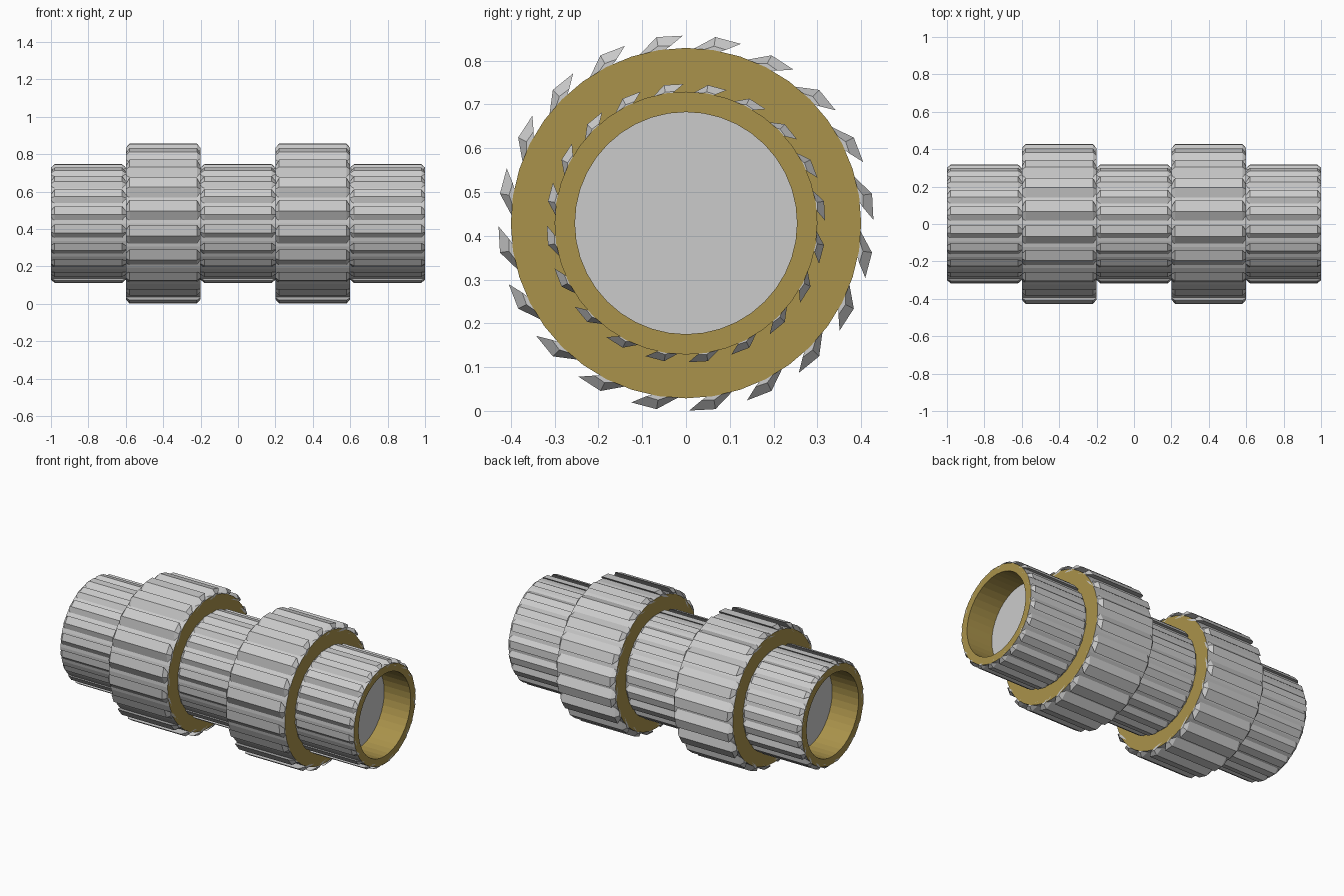
import bpy, bmesh
from math import sin, cos, radians, pi

if "Cube" in bpy.data.objects:
    bpy.data.objects.remove(bpy.data.objects["Cube"])

CZ = 0.429          # axis height
TEETH, SIDES = 20, 40

gold = bpy.data.materials.new("gold")
gold.diffuse_color = (0.40, 0.29, 0.07, 1)
gold.use_nodes = True
gold.node_tree.nodes["Principled BSDF"].inputs["Base Color"].default_value = gold.diffuse_color


def finish(bm, name, mat=None, recalc=False):
    bmesh.ops.remove_doubles(bm, verts=bm.verts[:], dist=1e-5)
    if recalc:
        bmesh.ops.recalc_face_normals(bm, faces=bm.faces[:])
    me = bpy.data.meshes.new(name)
    bm.to_mesh(me)
    bm.free()
    ob = bpy.data.objects.new(name, me)
    bpy.context.collection.objects.link(ob)
    ob.location.z = CZ
    if mat:
        me.materials.append(mat)
    return ob


def lathe(name, strips, mat=None):
    """Turn each pair of (x, radius) points around the x axis."""
    bm = bmesh.new()
    for pair in strips:
        rings = [[bm.verts.new((x, r * cos(2 * pi * i / SIDES), r * sin(2 * pi * i / SIDES)))
                  for i in range(SIDES)] for x, r in pair]
        a, b = rings
        for i in range(SIDES):
            j = (i + 1) % SIDES
            bm.faces.new((a[i], b[i], b[j], a[j]))
    return finish(bm, name, mat)


def slats(name, x0, x1, scale):
    """Ring of overlapping saw-tooth slats with chamfered ends."""
    outer = [(-18, 0.385), (-8, 0.430), (0, 0.428), (-9, 0.390)]
    inner = [(-18, 0.380), (-8, 0.409), (-4, 0.406), (-9, 0.388)]
    bm = bmesh.new()
    stations = [(x0, inner), (x0 + 0.02, outer), (x1 - 0.02, outer), (x1, inner)]
    for k in range(TEETH):
        turn = 17 + k * 360 / TEETH
        loops = [[bm.verts.new((x, scale * r * sin(radians(turn + a)),
                                scale * r * cos(radians(turn + a)))) for a, r in prof]
                 for x, prof in stations]
        for p, q in zip(loops, loops[1:]):
            for i in range(4):
                j = (i + 1) % 4
                bm.faces.new((p[i], p[j], q[j], q[i]))
        bm.faces.new(loops[0])
        bm.faces.new(loops[-1])
    return finish(bm, name, recalc=True)


# stepped core: half profile from the recess floor to the middle, then mirrored
half = [(0.82, 0), (0.82, 0.2535), (1, 0.2535), (1, 0.3), (0.6, 0.3),
        (0.6, 0.4), (0.2, 0.4), (0.2, 0.3)]
profile = half + [(-x, r) for x, r in reversed(half)]
pairs = list(zip(profile, profile[1:]))


def is_gold(pair):
    (xa, ra), (xb, rb) = pair
    if xa == xb:
        return min(ra, rb) > 0            # step rings
    return ra == rb == 0.2535             # recess walls


lathe("core", [p for p in pairs if not is_gold(p)])
lathe("end_rings", [p for p in pairs if is_gold(p)], gold)

# five ribbed sections
for i in range(5):
    x = -1 + 0.4 * i
    wide = i % 2 == 1
    slats(("wide" if wide else "narrow") + "_slats_%d" % (i + 1), x, x + 0.4, 1 if wide else 0.742)
